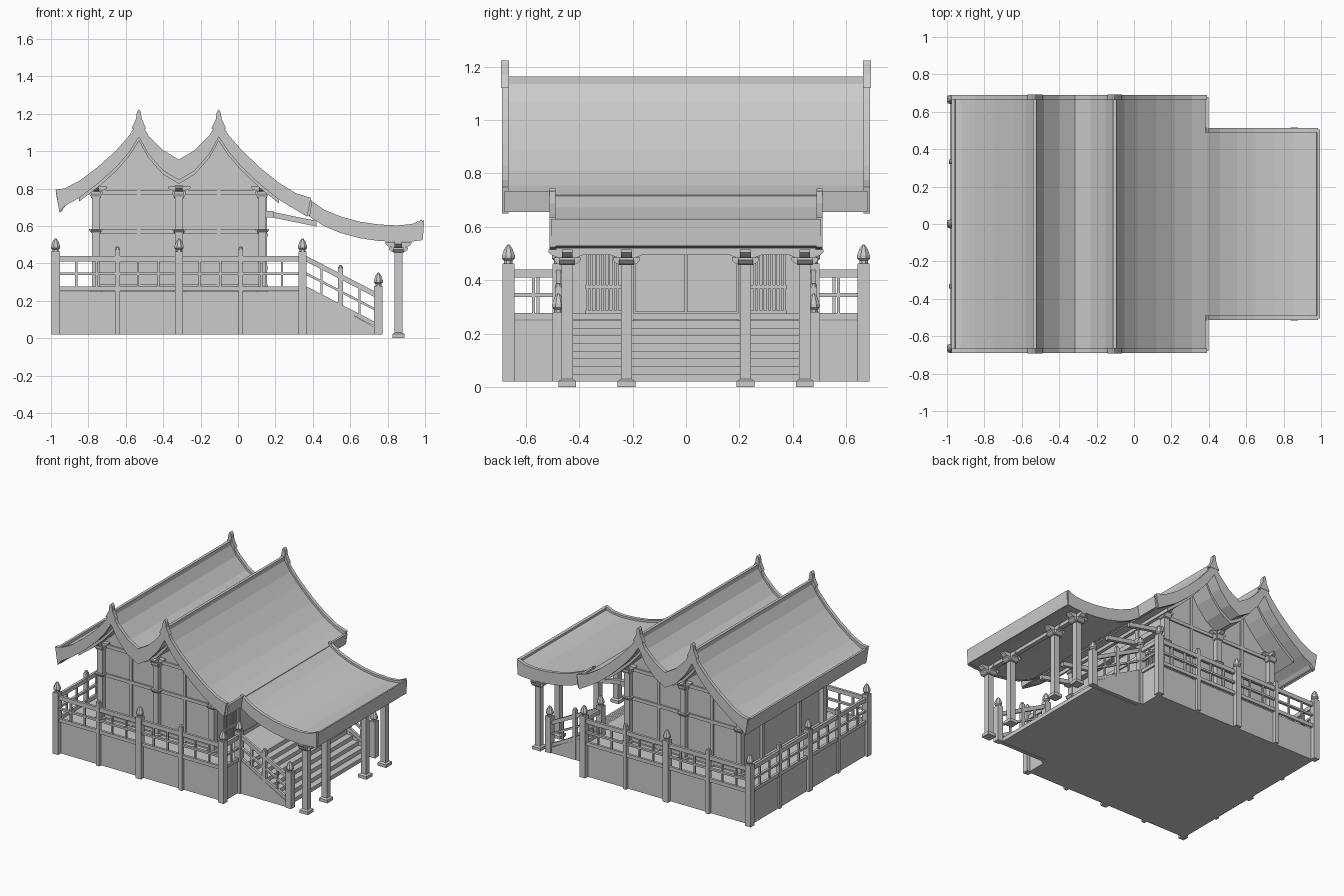
import bpy, bmesh, math

if "Cube" in bpy.data.objects:
    bpy.data.objects.remove(bpy.data.objects["Cube"])

# ---------- helpers ----------
def finish(bm, name, mirror=False):
    bmesh.ops.recalc_face_normals(bm, faces=bm.faces)
    me = bpy.data.meshes.new(name)
    bm.to_mesh(me)
    bm.free()
    ob = bpy.data.objects.new(name, me)
    bpy.context.collection.objects.link(ob)
    if mirror:                                   # mirror front half to back
        m = ob.modifiers.new("mirror", 'MIRROR')
        m.use_axis = (False, True, False)
        m.use_mirror_merge = False
    return ob

def loft(bm, rings):
    vs = [[bm.verts.new(p) for p in r] for r in rings]
    n = len(vs[0])
    for a, b in zip(vs, vs[1:]):
        for i in range(n):
            bm.faces.new((a[i], a[(i + 1) % n], b[(i + 1) % n], b[i]))
    bm.faces.new(vs[0])
    bm.faces.new(vs[-1])

def box(bm, x0, x1, y0, y1, z0, z1):
    loft(bm, [[(x0, y0, z), (x1, y0, z), (x1, y1, z), (x0, y1, z)] for z in (z0, z1)])

def prism(bm, pts, c0, c1, axis='y'):
    put = (lambda u, v, c: (u, c, v)) if axis == 'y' else (lambda u, v, c: (c, u, v))
    loft(bm, [[put(u, v, c) for u, v in pts] for c in (c0, c1)])

def lathe(bm, x, y, prof, n=4):
    k = 1 / math.cos(math.pi / n)                # radius given across flats
    ang = [2 * math.pi * (i + .5) / n for i in range(n)]
    loft(bm, [[(x + r * k * math.cos(a), y + r * k * math.sin(a), z) for a in ang] for r, z in prof])

def bar(bm, p, q, w, h):                         # rail with upright ends
    dx, dy = q[0] - p[0], q[1] - p[1]
    l = math.hypot(dx, dy)
    nx, ny = -dy / l * w / 2, dx / l * w / 2
    loft(bm, [[(c[0] + s * nx, c[1] + s * ny, c[2] + t * h / 2)
               for s, t in ((-1, -1), (1, -1), (1, 1), (-1, 1))] for c in (p, q)])

def strip(bm, prof, y0, y1, up=0, down=0, flare=0, lean=0):
    rings, last = [], len(prof) - 1
    for i, (x, z, t) in enumerate(prof):
        f = flare if i in (0, last) else 0
        xb = x + (lean if i == 0 else -lean if i == last else 0)
        top, bot = z + up + f, z - t - down
        rings.append([(x, y0, top), (x, y1, top), (xb, y1, bot), (xb, y0, bot)])
    loft(bm, rings)

def big_post(bm, x, y, top, z0=.02):
    lathe(bm, x, y, [(.022, z0), (.022, top - .07)])
    lathe(bm, x, y, [(.016, top - .07), (.016, top - .06), (.024, top - .052),
                     (.024, top - .04), (.015, top - .015), (.004, top)], 8)

def small_post(bm, x, y, top, z0=.02):
    lathe(bm, x, y, [(.013, z0), (.013, top - .015)])
    lathe(bm, x, y, [(.013, top - .015), (.011, top - .005), (.005, top)], 8)

def panel(bm, p, q, n=2, lift=0):
    dz = q[2] - p[2]
    for z, h in ((.01, .025), (.09, .014), (.17, .03)):
        bar(bm, (p[0], p[1], p[2] + z), (q[0], q[1], q[2] + z), .018, h)
    for i in range(1, n + 1):
        t = i / (n + 1)
        x, y, z = (a + (b - a) * t for a, b in zip(p, q))
        box(bm, x - .006, x + .006, y - .006, y + .006, z, z + .165)

def bracket(bm, x, y, z, l, h, w):               # crossed boat-shaped arms
    arm = [(-l, z), (l, z), (l, z - .35 * h), (l * .8, z - .75 * h), (l * .5, z - h),
           (-l * .5, z - h), (-l * .8, z - .75 * h), (-l, z - .35 * h)]
    prism(bm, [(x + u, v) for u, v in arm], y - w, y + w)
    prism(bm, [(y + u, v) for u, v in arm], x - w, x + w, 'x')

# ---------- roof profiles: x, top z, thickness ----------
P1, P2, VAL = -.53, -.103, -.316                 # two ridges and the valley
left = [(-.965, .765, .09), (-.92, .78, .07), (-.85, .82, .065), (-.75, .895, .065),
        (-.65, .985, .065), (-.58, 1.065, .065), (P1, 1.15, .07), (-.48, 1.065, .075),
        (-.40, .985, .085)]
right = [(P2, 1.15, .07), (-.05, 1.065, .065), (.02, .985, .065), (.12, .89, .065),
         (.22, .81, .065), (.31, .755, .065), (.39, .72, .065)]
mid = [(2 * VAL - x, z, t) for x, z, t in reversed(left[7:])]
MAIN = left + [(VAL, .935, .085)] + mid + right
PORCH = [(.38, .72, .065), (.46, .672, .07), (.55, .635, .07), (.65, .608, .07),
         (.75, .593, .07), (.85, .588, .07), (.93, .595, .075), (.985, .612, .085)]

bm = bmesh.new()
strip(bm, MAIN, -.67, .67, lean=.015)
finish(bm, "main_roof")
bm = bmesh.new()
strip(bm, PORCH, -.495, .495, lean=.005)
finish(bm, "porch_roof")
bm = bmesh.new()
strip(bm, [(x, z - t, .025) for x, z, t in MAIN if -.87 < x < .25], -.6, .6)
finish(bm, "roof_underlayer")

# gable boards with pointed ridge ends
bm = bmesh.new()
strip(bm, [(x * 1.01 if abs(x) > .9 else x, z, t) for x, z, t in MAIN],
      -.69, -.665, .02, .005, .01, .02)
for p in (P1, P2):
    prism(bm, [(p - .04, 1.12), (p - .016, 1.17), (p - .01, 1.21), (p, 1.223),
               (p + .01, 1.21), (p + .016, 1.17), (p + .04, 1.12)], -.692, -.663)
finish(bm, "gable_boards", True)
bm = bmesh.new()
strip(bm, PORCH, -.512, -.488, .015, .003, .008)
finish(bm, "porch_side_boards", True)

# ridge bars, valley gutter and eave boards
bm = bmesh.new()
for p in (P1, P2):
    box(bm, p - .01, p + .01, -.67, .67, 1.12, 1.163)
finish(bm, "ridge_bars")
bm = bmesh.new()
prism(bm, [(-.975, .785), (-.958, .785), (-.938, .68), (-.955, .675)], -.68, .68)
prism(bm, [(.978, .625), (.995, .63), (.988, .528), (.972, .528)], -.505, .505)
for s in (-1, 1):
    prism(bm, [(.38, .735), (.397, .735), (.385, .655), (.368, .655)], s * .49, s * .68)
finish(bm, "eave_boards")

# ---------- platform and stairs ----------
bm = bmesh.new()
box(bm, -.975, .345, -.655, .655, .02, .25)
finish(bm, "platform")
bm = bmesh.new()
steps, pts = 8, [(.33, .02), (.33, .25)]
for i in range(steps):
    x, z = .36 + .37 * i / steps, .25 - .23 * i / steps
    pts += [(x + .37 / steps, z), (x + .37 / steps, z - .23 / steps)]
prism(bm, pts[:-1] + [(.73, .02)], -.46, .46)
finish(bm, "stairs")
bm = bmesh.new()
prism(bm, [(.345, .02), (.345, .26), (.38, .25), (.72, .065), (.76, .065), (.76, .02)], -.49, -.465)
finish(bm, "stair_side_walls", True)

# ---------- fence ----------
bm = bmesh.new()
F = .665
for x in (-.975, -.315, .345):
    big_post(bm, x, -F, .533)
for x in (-.645, .015):
    small_post(bm, x, -F, .49)
small_post(bm, -.975, -.333, .49)
big_post(bm, .345, -.478, .533)
small_post(bm, .548, -.478, .39)
big_post(bm, .75, -.478, .35)
finish(bm, "fence_posts", True)
bm = bmesh.new()
big_post(bm, -.975, 0, .533)
finish(bm, "back_fence_middle_post")
bm = bmesh.new()
for i in range(4):
    panel(bm, (-.975 + .33 * i, -F, .255), (-.645 + .33 * i, -F, .255))
for y in (-F, -.333):
    panel(bm, (-.975, y, .255), (-.975, y + .3325, .255))
panel(bm, (.345, -F, .255), (.345, -.478, .255), 1)
panel(bm, (.345, -.478, .265), (.548, -.478, .16), 1)
panel(bm, (.548, -.478, .16), (.75, -.478, .055), 1)
finish(bm, "fence_rails", True)

# ---------- house ----------
bm = bmesh.new()
prism(bm, [(-.745, .25), (-.745, .82), (-.65, .92), (P1, 1.08), (-.4, .9), (VAL, .845),
           (-.232, .9), (P2, 1.08), (.02, .92), (.145, .82), (.145, .25)], -.455, .455)
finish(bm, "house_walls")
bm = bmesh.new()
for x in (-.76, -.315, .13):
    lathe(bm, x, -.468, [(.03, .25), (.03, .265), (.021, .27), (.021, .82)])
    bracket(bm, x, -.468, .585, .036, .022, .026)
    bracket(bm, x, -.468, .785, .036, .035, .026)
    bracket(bm, x, -.468, .81, .06, .022, .018)
finish(bm, "house_pillars", True)
bm = bmesh.new()
for z in (.275, .57, .78):
    box(bm, -.75, .13, -.465, -.45, z - .012, z + .012)
for x in (P1, P2):
    box(bm, x - .01, x + .01, -.463, -.45, .25, 1.06)
for x in (-.755, .14):
    for y in (-.21,):
        box(bm, x - .012, x + .015, y - .014, y + .014, .25, .8)
    for z in (.265, .57, .78):
        box(bm, x - .008, x + .012, -.455, 0, z - .012, z + .012)
box(bm, .13, .19, -.48, 0, .645, .68)            # ledger under the porch roof
finish(bm, "wall_beams", True)

# slatted windows and double door facing the stairs
bm = bmesh.new()
for i in range(9):
    y = -.37 + .13 * i / 8
    box(bm, .14, .155, y - .004, y + .004, .28, .55)
for z in (.28, .375, .55):
    box(bm, .14, .16, -.378, -.232, z - .007, z + .007)
finish(bm, "slatted_windows", True)
bm = bmesh.new()
for s in (-1, 1):
    box(bm, .14, .153, s * .004, s * .19, .28, .55)
finish(bm, "double_door")

# ---------- porch pillars and beams ----------
bm = bmesh.new()
for y in (-.445, -.223):
    lathe(bm, .858, y, [(.033, 0), (.033, .022), (.024, .028), (.021, .03), (.021, .46)])
    bracket(bm, .858, y, .485, .05, .028, .028)
    bracket(bm, .858, y, .515, .07, .03, .02)
    bar(bm, (.16, y, .665), (.42, y, .612), .025, .03)
finish(bm, "porch_pillars", True)
bm = bmesh.new()
box(bm, .842, .874, -.485, .485, .495, .53)
finish(bm, "porch_beam")
